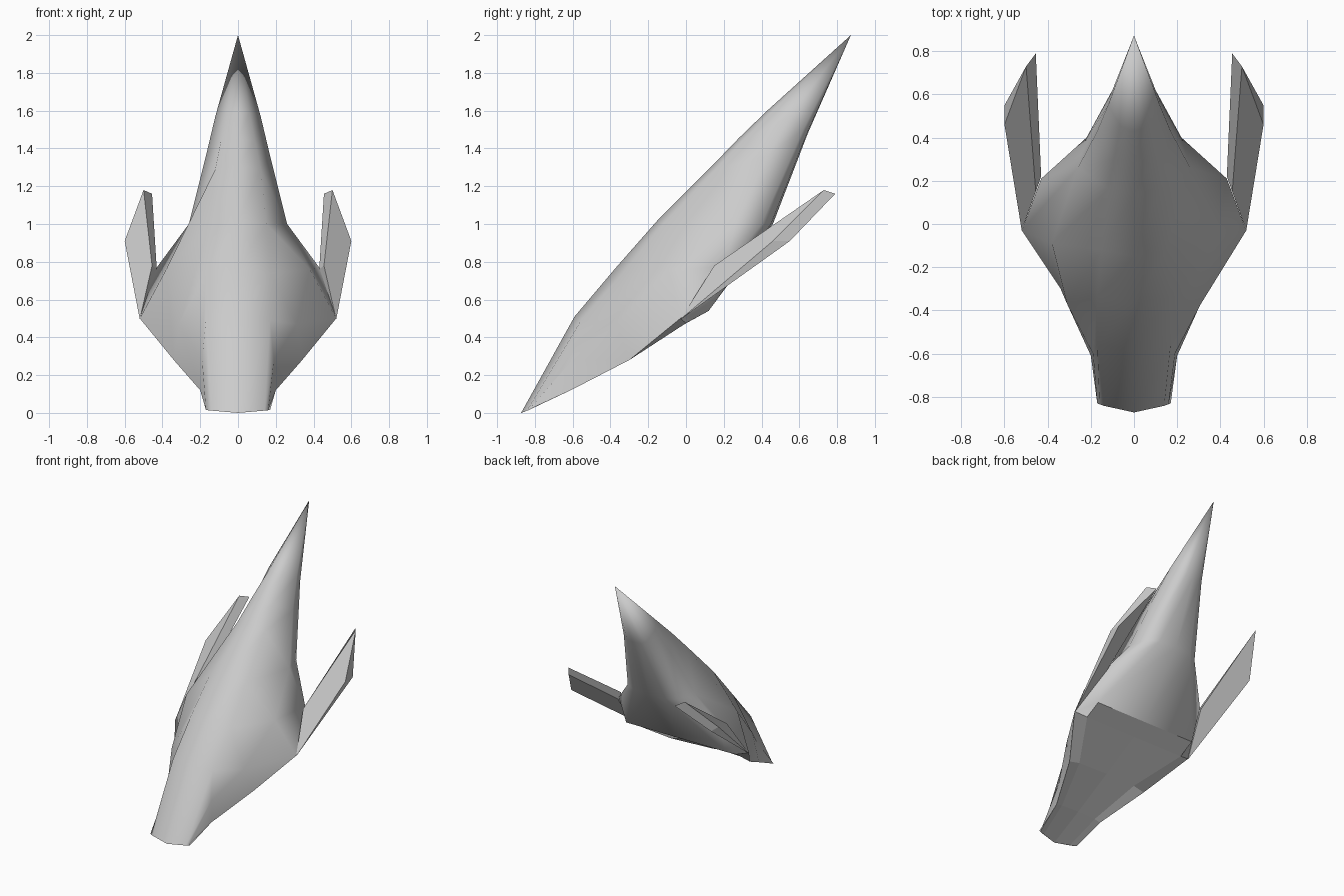
import bpy, bmesh, math

if "Cube" in bpy.data.objects:
    bpy.data.objects.remove(bpy.data.objects["Cube"])

def make(name, verts, faces, angle):
    me = bpy.data.meshes.new(name)
    ob = bpy.data.objects.new(name, me)
    bpy.context.collection.objects.link(ob)
    bm = bmesh.new()
    vs = [bm.verts.new(v) for v in verts]
    for f in faces:
        bm.faces.new([vs[i] for i in f])
    bmesh.ops.remove_doubles(bm, verts=bm.verts, dist=0.001)
    bmesh.ops.recalc_face_normals(bm, faces=bm.faces)
    bm.to_mesh(me)
    bm.free()
    for o in bpy.context.selected_objects:
        o.select_set(False)
    ob.select_set(True)
    bpy.context.view_layer.objects.active = ob
    bpy.ops.object.shade_smooth_by_angle(angle=math.radians(angle))
    return ob

# Hull: half sections from the nose edge to the rear spike
# each runs spine, shoulder, flank, side edge, lower corner, underside centre
sections = [
    [(0, -.873, 0), (.14, -.842, .012), (.16, -.835, .014), (.17, -.832, .016), (.12, -.844, .011), (0, -.871, 0)],
    [(0, -.59, .51), (.17, -.555, .49), (.19, -.60, .28), (.20, -.61, .12), (.15, -.61, .13), (0, -.61, .135)],
    [(0, -.37, .77), (.17, -.335, .74), (.31, -.37, .47), (.34, -.30, .28), (.25, -.30, .30), (0, -.30, .305)],
    [(0, -.15, 1.02), (.15, -.12, 1.0), (.38, -.09, .76), (.52, -.03, .50), (.43, 0, .475), (0, 0, .474)],
    [(0, .14, 1.31), (.12, .16, 1.29), (.26, .26, 1.0), (.43, .21, .77), (.43, .12, .54), (0, .12, .54)],
    [(0, .28, 1.455), (.09, .30, 1.44), (.17, .43, 1.36), (.22, .40, 1.0), (.14, .45, 1.0), (0, .46, 1.0)],
    [(0, .43, 1.60), (.06, .45, 1.59), (.12, .55, 1.57), (.10, .62, 1.50), (.06, .64, 1.48), (0, .645, 1.48)],
    [(0, .873, 2.0)] * 6,
]
verts, faces = [], []
n = 10
for half in sections:
    verts += half + [(-x, y, z) for x, y, z in half[-2:0:-1]]
for r in range(len(sections) - 1):
    for i in range(n):
        j = (i + 1) % n
        a, b = r * n, (r + 1) * n
        faces.append((a + i, a + j, b + j, b + i))
hull = make("hull", verts, faces, 62)
# flat underside plate
for p in hull.data.polygons:
    if p.normal.z < -.8:
        p.use_smooth = False

# Swept fins: front outline and back outline meeting at the lower outer corner
front = [(.455, .15, .78), (.50, .73, 1.18), (.60, .46, .91), (.52, -.03, .495)]
back = [(.43, .22, .76), (.455, .79, 1.16), (.60, .55, .91)]
fin_faces = [(0, 1, 2, 3), (3, 6, 5, 4), (0, 4, 5, 1), (1, 5, 6, 2), (2, 6, 3), (0, 3, 4)]
for side, label in ((1, "right_fin"), (-1, "left_fin")):
    make(label, [(side * x, y, z) for x, y, z in front + back], fin_faces, 20)
